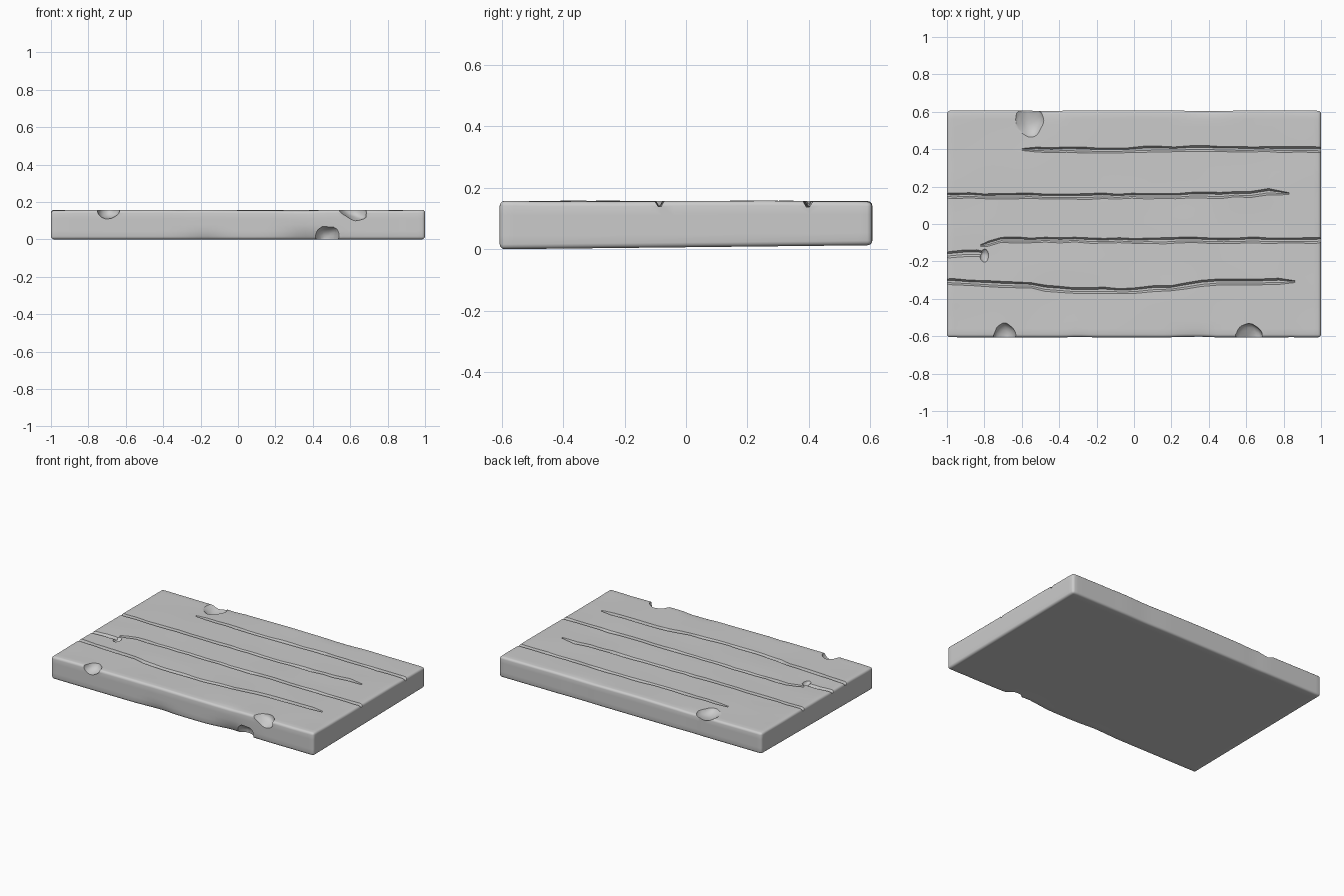
import bpy, bmesh, math, random
from mathutils import Vector, noise

if "Cube" in bpy.data.objects:
    bpy.data.objects.remove(bpy.data.objects["Cube"])

random.seed(4)
TOP = 0.157
HX, HY = 1.0, 0.606


def new_object(name, bm):
    bmesh.ops.recalc_face_normals(bm, faces=bm.faces[:])
    mesh = bpy.data.meshes.new(name)
    bm.to_mesh(mesh)
    bm.free()
    obj = bpy.data.objects.new(name, mesh)
    bpy.context.collection.objects.link(obj)
    return obj


def bump(p, centre, size):
    """Smooth bell falloff around a point."""
    return math.exp(-sum(((a - b) / s) ** 2 for a, b, s in zip(p, centre, size)))


def make_slab():
    bm = bmesh.new()
    bmesh.ops.create_cube(bm, size=1)
    for v in bm.verts:
        v.co = Vector((v.co.x * 2 * HX, v.co.y * 2 * HY, (v.co.z + 0.5) * TOP))
    bmesh.ops.bevel(bm, geom=bm.edges[:], offset=0.016, segments=3,
                    profile=0.5, affect='EDGES')
    # slice into a grid so that the worn surface can be shaped
    cuts = [((-0.96 + 0.04 * i, 0, 0), (1, 0, 0)) for i in range(49)]
    cuts += [((0, -0.56 + 0.04 * i, 0), (0, 1, 0)) for i in range(29)]
    cuts += [((0, 0, 0.045 + 0.033 * i), (0, 0, 1)) for i in range(3)]
    for co, no in cuts:
        bmesh.ops.bisect_plane(bm, geom=bm.verts[:] + bm.edges[:] + bm.faces[:],
                               plane_co=co, plane_no=no)
    for v in bm.verts:
        p = v.co.copy()
        up = p.z / TOP
        wave = noise.noise(Vector((p.x * 3, p.y * 5, p.z * 3 + 7)))
        # tilted underside, gently uneven top
        v.co.z += (1 - up) * (0.013 * (p.y + HY) / (2 * HY) + 0.001)
        v.co.z += up * 0.003 * (wave - 0.3)
        # worn long edges
        if abs(p.y) > HY - 0.02:
            wear = max(0, noise.noise(Vector((p.x * 6, p.y * 9, 2))) - 0.1)
            v.co.z -= max(0, up - 0.6) * 0.02 * wear
            v.co.y -= math.copysign(0.006 * wear, p.y)
        # shallow hollows beside the front lower chip
        v.co.y += 0.02 * bump(p, (0.38, -HY, 0.0), (0.12, 0.05, 0.04))
        v.co.y += 0.01 * bump(p, (-0.18, -HY, 0.0), (0.1, 0.04, 0.03))
    low = min(v.co.z for v in bm.verts)
    for v in bm.verts:
        v.co.z -= low * (1 - v.co.z / TOP)
    return new_object("stone_slab", bm)


def make_groove(name, path, width=0.030, depth=0.017):
    """V-shaped cutter swept along a path on the top face."""
    pts = []
    for (x0, y0), (x1, y1) in zip(path, path[1:]):
        n = max(1, round(abs(x1 - x0) / 0.08))
        pts += [(x0 + (x1 - x0) * i / n, y0 + (y1 - y0) * i / n) for i in range(n)]
    pts.append(path[-1])
    bm = bmesh.new()
    rings = []
    for i, (x, y) in enumerate(pts):
        end = i in (0, len(pts) - 1) and abs(x) < 1
        k = 0.35 if end else random.uniform(0.85, 1.15)
        y += random.uniform(-0.003, 0.003)
        w, d = width * k / 2, depth * k
        section = [(-w, 0.03), (-w, 0), (-w * 0.35, -d), (w * 0.35, -d), (w, 0), (w, 0.03)]
        rings.append([bm.verts.new((x, y + a, TOP - 0.001 + b)) for a, b in section])
    for r, s in zip(rings, rings[1:]):
        for j in range(6):
            k = (j + 1) % 6
            bm.faces.new((r[j], r[k], s[k], s[j]))
    bm.faces.new(rings[0])
    bm.faces.new(rings[-1])
    return new_object(name, bm)


def make_chip(name, centre, size, lean=0.0):
    """Lumpy rounded cutter for a broken spot."""
    bm = bmesh.new()
    bmesh.ops.create_icosphere(bm, subdivisions=3, radius=1)
    for v in bm.verts:
        v.co *= 1 + 0.15 * noise.noise(v.co * 1.5 + Vector(centre) * 9)
        x, y, z = (c * s for c, s in zip(v.co, size))
        v.co = Vector((x + lean * z, y, z)) + Vector(centre)
    return new_object(name, bm)


slab = make_slab()

# long weathered cracks and broken edges
cutters = [
    make_groove("back_crack", [(-0.6, 0.40), (-0.2, 0.393), (0.3, 0.402), (1.04, 0.395)]),
    make_groove("upper_crack", [(-1.04, 0.153), (-0.4, 0.147), (0.3, 0.152),
                                (0.62, 0.158), (0.72, 0.172), (0.83, 0.160)]),
    make_groove("middle_crack", [(-0.82, -0.115), (-0.78, -0.105), (-0.71, -0.084),
                                 (0, -0.088), (1.04, -0.086)]),
    make_groove("short_crack", [(-1.04, -0.172), (-0.9, -0.158), (-0.78, -0.155)], 0.036),
    make_groove("front_crack", [(-1.04, -0.308), (-0.55, -0.33), (-0.4, -0.352),
                                (0, -0.357), (0.2, -0.34), (0.36, -0.315),
                                (0.6, -0.308), (0.86, -0.308)]),
    make_chip("crack_pit", (-0.8, -0.168, TOP), (0.022, 0.035, 0.02)),
    make_chip("front_left_chip", (-0.69, -0.61, 0.168), (0.062, 0.082, 0.058)),
    make_chip("front_right_chip", (0.61, -0.61, 0.166), (0.075, 0.078, 0.066), -0.5),
    make_chip("front_low_chip", (0.47, -0.625, 0.0), (0.078, 0.07, 0.072), 0.2),
    make_chip("back_chip", (-0.56, 0.56, 0.178), (0.082, 0.105, 0.055)),
]
bpy.context.view_layer.objects.active = slab
slab.select_set(True)
for c in cutters:
    c.hide_render = True
    mod = slab.modifiers.new(c.name, 'BOOLEAN')
    mod.operation = 'DIFFERENCE'
    mod.solver = 'EXACT'
    mod.object = c
    bpy.ops.object.modifier_apply(modifier=mod.name)
    bpy.data.objects.remove(c, do_unlink=True)

bpy.ops.object.shade_smooth_by_angle(angle=math.radians(35))
